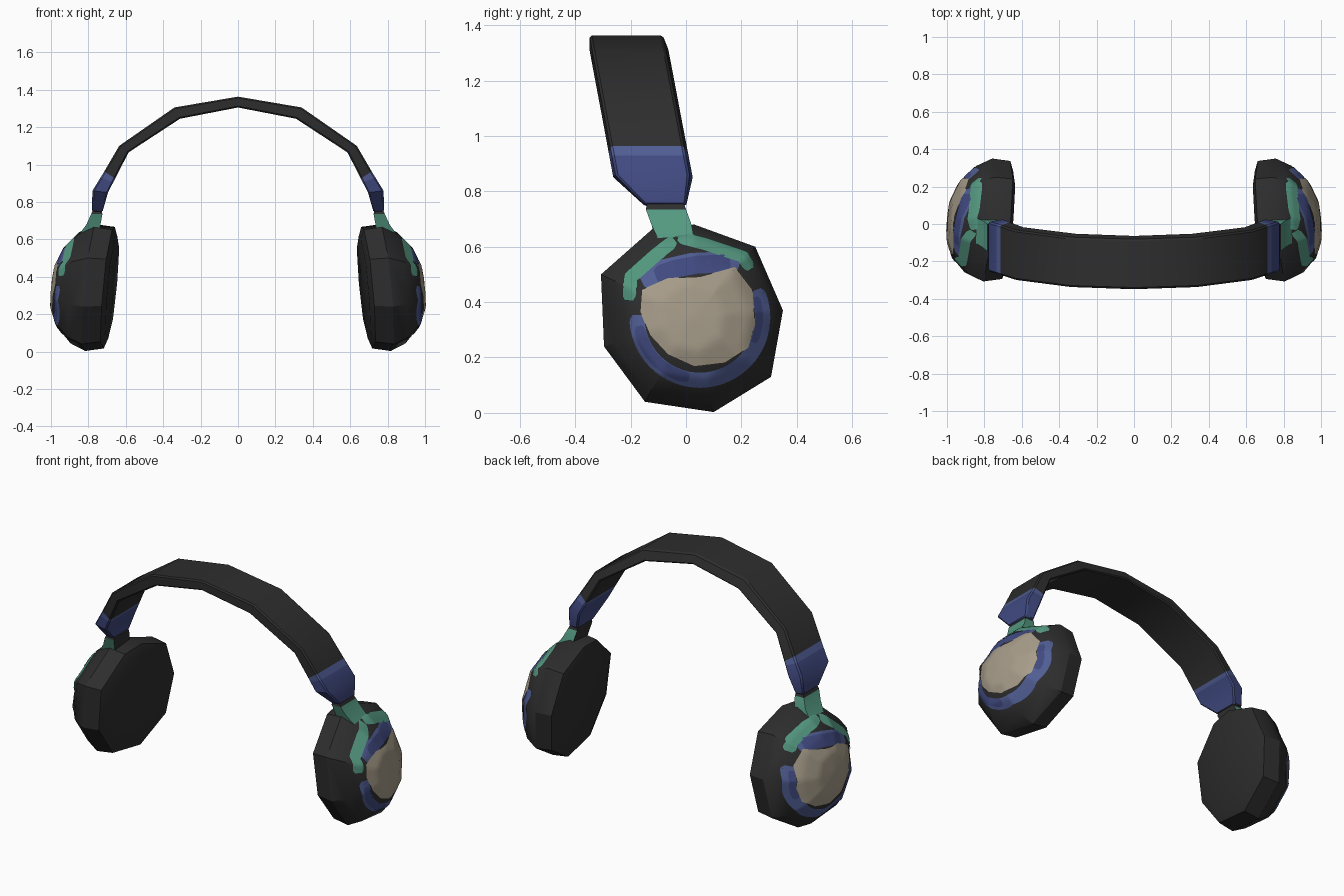
import bpy, bmesh, math
from mathutils import Vector
from mathutils.bvhtree import BVHTree

cube = bpy.data.objects.get("Cube")
if cube:
    bpy.data.objects.remove(cube)


def material(name, rgb):
    m = bpy.data.materials.new(name)
    m.use_nodes = True
    m.diffuse_color = (*rgb, 1)
    bsdf = m.node_tree.nodes["Principled BSDF"]
    bsdf.inputs["Base Color"].default_value = (*rgb, 1)
    bsdf.inputs["Roughness"].default_value = 0.8
    return m


BLACK = material("soft black", (0.027, 0.027, 0.027))
GREEN = material("sea green", (0.09, 0.32, 0.22))
NAVY = material("deep blue", (0.052, 0.068, 0.22))
BLUE = material("mid blue", (0.08, 0.11, 0.29))
BEIGE = material("warm beige", (0.38, 0.33, 0.25))


def finish(name, bm, mats, angle=30, normals=True):
    """Turn a right-hand half mesh into a mirrored, smooth shaded object."""
    if normals:
        bmesh.ops.recalc_face_normals(bm, faces=bm.faces)
    mesh = bpy.data.meshes.new(name)
    bm.to_mesh(mesh)
    bm.free()
    for m in mats:
        mesh.materials.append(m)
    ob = bpy.data.objects.new(name, mesh)
    bpy.context.collection.objects.link(ob)
    bpy.ops.object.select_all(action="DESELECT")
    ob.select_set(True)
    bpy.context.view_layer.objects.active = ob
    bpy.ops.object.shade_smooth_by_angle(angle=math.radians(angle))
    ob.modifiers.new("mirror", "MIRROR").use_axis[0] = True
    return ob


def skin(bm, rings, closed=True):
    """Bridge consecutive rows of points; returns rows of verts and faces."""
    rows = [[bm.verts.new(p) for p in r] for r in rings]
    faces = []
    for a, b in zip(rows, rows[1:]):
        n = len(a)
        faces.append([bm.faces.new((a[i], a[(i + 1) % n], b[(i + 1) % n], b[i]))
                      for i in range(n if closed else n - 1)])
    return rows, faces


def strap_section(outer, inner, front=None, back=None):
    """Four corners of the strap, leaning forward as it rises."""
    pts = []
    for (x, z), inset in ((outer, 0.012), (inner, 0.0)):
        y0 = -0.347 + (1.295 - z) * 0.187 + inset if front is None else front
        y1 = -0.06 + (1.30 - z) * 0.19 - inset if back is None else back
        pts.append([(x, y0, z), (x, y1, z)])
    return [pts[0][0], pts[0][1], pts[1][1], pts[1][0]]


# Headband with its coloured cuffs, from the crown down
bm = bmesh.new()
sections = [
    strap_section((0, 1.363), (0, 1.305)),
    strap_section((0.34, 1.305), (0.31, 1.245)),
    strap_section((0.635, 1.10), (0.585, 1.065)),
    strap_section((0.715, 0.963), (0.657, 0.925)),
    strap_section((0.735, 0.93), (0.667, 0.905)),
    strap_section((0.778, 0.86), (0.695, 0.85)),
    strap_section((0.782, 0.75), (0.725, 0.745), -0.147, 0.0),
]
rows, bands = skin(bm, sections)
bm.faces.new(rows[-1])
for faces, index in zip(bands, (0, 0, 0, 1, 2, 2)):
    for f in faces:
        f.material_index = index
band = finish("headband", bm, [BLACK, BLUE, NAVY])
bevel = band.modifiers.new("soft edges", "BEVEL")
bevel.width = 0.008
bevel.segments = 1
bevel.angle_limit = math.radians(40)

# Neck between cuff and ear cup: coloured outside, black on the inner side
bm = bmesh.new()
rows, bands = skin(bm, [
    strap_section((0.775, 0.76), (0.73, 0.76), -0.14, -0.01),
    strap_section((0.785, 0.735), (0.725, 0.735), -0.145, 0.0),
    strap_section((0.81, 0.68), (0.735, 0.68), -0.125, 0.02),
    strap_section((0.85, 0.625), (0.75, 0.60), -0.10, 0.03),
])
bm.faces.new(rows[-1])
for faces in bands[1:]:
    for f in faces[:2] + faces[3:]:
        f.material_index = 1
finish("neck", bm, [BLACK, GREEN])

# Ear cup: nine-sided outline, tilted, stepped from ear pad to outer dome
CY, CZ = 0.02, 0.345
RIM = [(0.35, 0.37), (0.25, 0.60), (0.03, 0.68), (-0.12, 0.665), (-0.307, 0.50),
       (-0.296, 0.24), (-0.148, 0.04), (0.10, 0.003), (0.307, 0.13)]
STEPS = [(0.8, -0.118), (0.96, -0.098), (1.0, 0.0), (0.88, 0.082),
         (0.65, 0.152), (0.35, 0.192)]


def cup_point(y, z, scale, depth):
    y, z = (y - CY) * scale, (z - CZ) * scale
    return (0.79 + depth - 0.09 * y - 0.10 * z, CY + y, CZ + z)


bm = bmesh.new()
rows, _ = skin(bm, [[cup_point(y, z, s, d) for y, z in RIM] for s, d in STEPS])
bm.faces.new(rows[0])
tip = bm.verts.new(cup_point(CY, CZ, 0, 0.2))
last = rows[-1]
for i, v in enumerate(last):
    bm.faces.new((v, last[(i + 1) % len(last)], tip))
surface = BVHTree.FromBMesh(bm)
finish("ear_cup", bm, [BLACK], 32)


def on_cup(y, z, lift):
    hit = surface.ray_cast(Vector((2, y, z)), Vector((-1, 0, 0)))[0]
    return (hit.x + lift if hit else 0.78, y, z)


def resample(path, step=0.012):
    out = []
    for a, b in zip(path, path[1:]):
        a, b = Vector(a), Vector(b)
        n = max(1, round((b - a).length / step))
        out += [a.lerp(b, i / n) for i in range(n)]
    return out + [Vector(path[-1])]


def face_outward(bm):
    bm.normal_update()
    bmesh.ops.reverse_faces(bm, faces=[f for f in bm.faces if f.normal.x < 0])


def ribbon(name, path, width, mat, lift):
    """Thin painted stripe following a path over the dome, round at its ends."""
    pts = resample(path)
    rings = []
    for i, p in enumerate(pts):
        t = (pts[min(i + 2, len(pts) - 1)] - pts[max(i - 2, 0)]).normalized()
        side = Vector((-t.y, t.x))
        end = min(i, len(pts) - 1 - i)
        w = width * (0.6, 0.9)[end] if end < 2 else width
        rings.append([on_cup(*(p + side * w * (k / 4 - 0.5)), lift) for k in range(5)])
    bm = bmesh.new()
    skin(bm, rings, closed=False)
    face_outward(bm)
    finish(name, bm, [mat], 40, False)


def arc(radius, start, end, n=24):
    angles = [math.radians(start + (end - start) * i / n) for i in range(n + 1)]
    return [(0.05 + radius * math.cos(a), 0.345 + radius * math.sin(a)) for a in angles]


# Coloured arms of the yoke on the cup
ribbon("yoke_front_arm", [(-0.04, 0.625), (-0.11, 0.57), (-0.20, 0.49), (-0.207, 0.405)],
       0.05, GREEN, 0.006)
ribbon("yoke_back_arm", [(-0.03, 0.635), (0.07, 0.61), (0.205, 0.565), (0.235, 0.52)],
       0.045, GREEN, 0.006)

# Blue stripes around the dome
ribbon("lower_stripe", arc(0.227, -182, 26, 36), 0.055, BLUE, 0.004)
ribbon("lower_stripe_shade", arc(0.222, -172, -100), 0.04, NAVY, 0.006)
ribbon("back_stripe_shade", arc(0.215, -25, 20), 0.026, NAVY, 0.006)
ribbon("upper_stripe", [(-0.16, 0.475), (-0.08, 0.517), (0.02, 0.54), (0.13, 0.545),
                        (0.19, 0.525)], 0.075, BLUE, 0.004)
ribbon("upper_stripe_shade", [(-0.11, 0.495), (-0.04, 0.52), (0.04, 0.535), (0.16, 0.54)],
       0.065, NAVY, 0.006)

# Beige disc over the middle of the dome
outline = [(-0.16, 0.445), (-0.065, 0.487), (0.05, 0.492), (0.177, 0.527),
           (0.24, 0.445), (0.25, 0.32), (0.225, 0.235), (0.14, 0.18),
           (0.03, 0.167), (-0.065, 0.21), (-0.13, 0.28), (-0.166, 0.365)]
edge = resample(outline + outline[:1], 0.02)[:-1]
mid = Vector((0.045, 0.345))
bm = bmesh.new()
rows, _ = skin(bm, [[on_cup(*mid.lerp(p, k / 10), 0.007) for p in edge]
                    for k in range(10, 0, -1)])
bm.faces.new(rows[-1])
face_outward(bm)
finish("dome_disc", bm, [BEIGE], 40, False)
